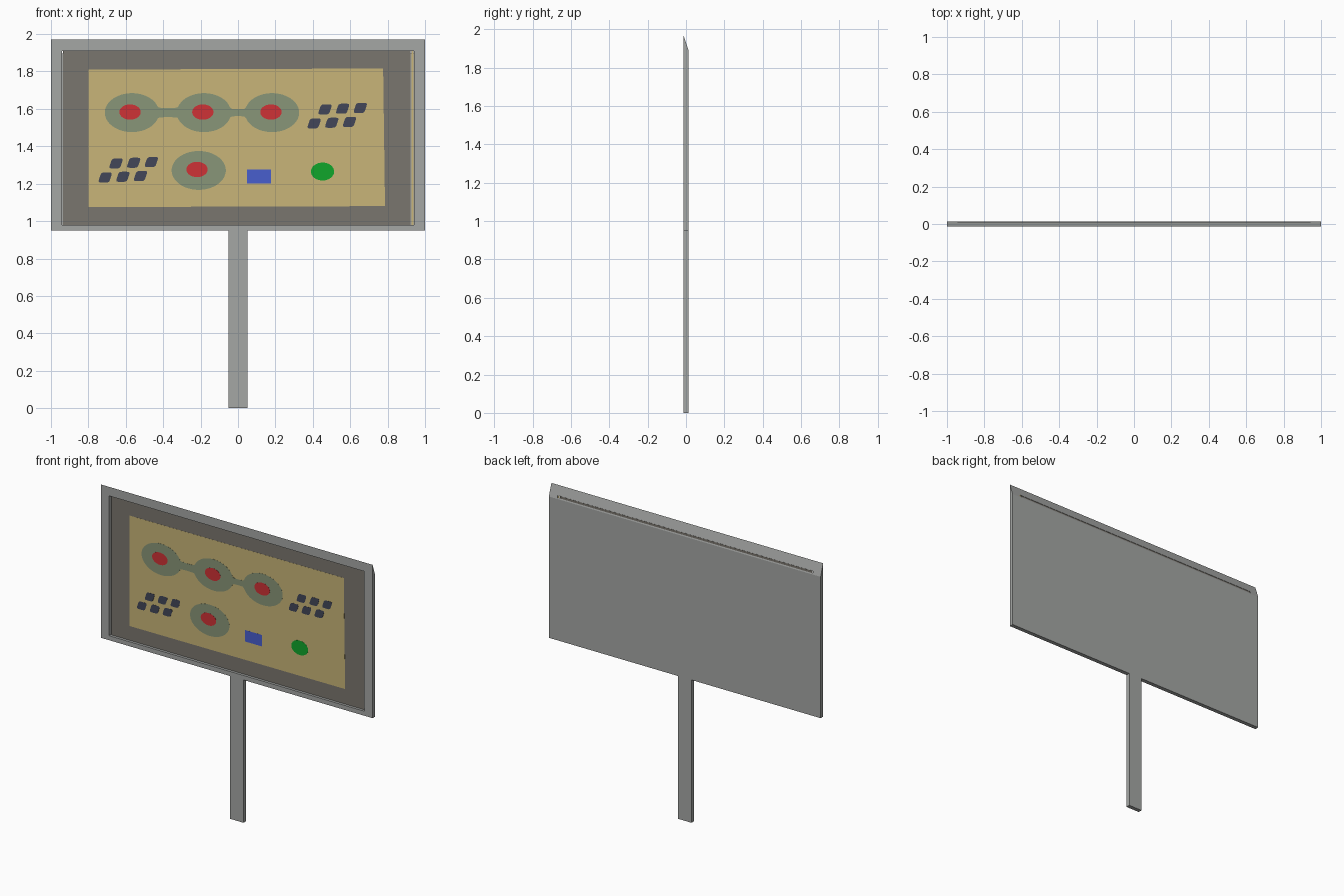
import bpy, bmesh, math

if "Cube" in bpy.data.objects:
    bpy.data.objects.remove(bpy.data.objects["Cube"])

FRONT, BACK = -0.0135, 0.0135


def material(name, rgb):
    lin = [((c / 255 + 0.055) / 1.055) ** 2.4 if c > 10 else c / 3294 for c in rgb]
    m = bpy.data.materials.new(name)
    m.diffuse_color = (*lin, 1)
    m.use_nodes = True
    m.node_tree.nodes["Principled BSDF"].inputs["Base Color"].default_value = m.diffuse_color
    return m


metal = material("grey_metal", (165, 167, 165))
backing = material("dark_taupe", (122, 118, 110))
tan = material("tan_paper", (200, 181, 120))
sage = material("sage_green", (137, 150, 120))
red = material("red", (207, 50, 54))
navy = material("dark_navy", (66, 70, 88))
blue = material("blue", (72, 94, 206))
green = material("bright_green", (16, 166, 43))


def prism(name, points, offset, mat):
    """Extrude a closed outline of 3D points by an offset vector."""
    bm = bmesh.new()
    face = bm.faces.new([bm.verts.new(p) for p in points])
    ext = bmesh.ops.extrude_face_region(bm, geom=[face])
    moved = [g for g in ext["geom"] if isinstance(g, bmesh.types.BMVert)]
    bmesh.ops.translate(bm, verts=moved, vec=offset)
    bmesh.ops.recalc_face_normals(bm, faces=bm.faces)
    mesh = bpy.data.meshes.new(name)
    bm.to_mesh(mesh)
    bm.free()
    mesh.materials.append(mat)
    ob = bpy.data.objects.new(name, mesh)
    bpy.context.collection.objects.link(ob)
    return ob


def plate(name, outline, y0, y1, mat):
    """Flat plate facing front, outline given as (x, z)."""
    return prism(name, [(x, y0, z) for x, z in outline], (0, y1 - y0, 0), mat)


def rect(x0, x1, z0, z1):
    return [(x0, z0), (x1, z0), (x1, z1), (x0, z1)]


def oval(cx, cz, rx, rz, n=40, power=1.0, skew=0.0):
    """Ellipse; power below 1 squares it off, skew leans it to the right."""
    pts = []
    for i in range(n):
        a = 2 * math.pi * (i + 0.5) / n
        c, s = math.cos(a), math.sin(a)
        x = rx * math.copysign(abs(c) ** power, c)
        z = rz * math.copysign(abs(s) ** power, s)
        pts.append((cx + x + skew * z, cz + z))
    return pts


# sign board: wedge-topped slab with a recess that breaks through the slope
profile = [(FRONT, 0.95), (BACK, 0.95), (BACK, 1.89), (FRONT, 1.97)]
board = prism("sign_board", [(-1, y, z) for y, z in profile], (2, 0, 0), metal)
cutter = plate("recess_cutter", rect(-0.94, 0.94, 0.98, 1.91), -0.05, 0.011, metal)
cutter.hide_render = True
mod = board.modifiers.new("recess", "BOOLEAN")
mod.operation = "DIFFERENCE"
mod.solver = "EXACT"
mod.object = cutter
bpy.context.view_layer.objects.active = board
bpy.ops.object.modifier_apply(modifier=mod.name)
bpy.data.objects.remove(cutter)

# post
plate("post", rect(-0.05, 0.05, 0, 0.95), FRONT, BACK, metal)

# backing panel, thin strip beside it, and the map sheet
plate("backing_panel", rect(-0.935, 0.923, 0.98, 1.909), 0.004, 0.006, backing)
plate("edge_strip", rect(0.927, 0.937, 0.98, 1.909), 0.004, 0.006, tan)
plate("map_sheet", [(-0.80, 1.075), (0.786, 1.08), (0.776, 1.816), (-0.80, 1.81)],
      0.0034, 0.004, tan)

# linked islands: three ovals joined by necks, drawn as one outline
RX, RZ, CZ = 0.145, 0.104, 1.58
centres = [-0.567, -0.182, 0.182]
necks = [(-0.567, -0.182, 0.024), (-0.182, 0.182, 0.019)]


def half_height(x):
    h = 0.0
    for c in centres:
        h = max(h, RZ * math.sqrt(max(0, 1 - ((x - c) / RX) ** 2)))
    for a, b, n in necks:
        if a < x < b:
            h = max(h, n + 1.2 * (x - (a + b) / 2) ** 2)
    return h


x0, x1, N = centres[0] - RX, centres[-1] + RX, 160
xs = [(x0 + x1) / 2 - (x1 - x0) / 2 * math.cos(math.pi * i / N) for i in range(N + 1)]
upper = [(x, CZ + half_height(x)) for x in xs]
lower = [(x, CZ - half_height(x)) for x in reversed(xs[1:-1])]
plate("linked_islands", upper + lower, 0.0028, 0.0034, sage)
plate("single_island", oval(-0.21, 1.271, RX, RZ), 0.0028, 0.0034, sage)

# red spots on the islands
for i, (x, z) in enumerate([(-0.577, 1.583), (-0.188, 1.583), (0.176, 1.583), (-0.219, 1.276)]):
    plate(f"red_spot_{i + 1}", oval(x, z, 0.057, 0.041), 0.0022, 0.0028, red)

# two groups of slanted tiles, two rows of three
for side, gx, gz in (("right", 0.465, 1.597), ("left", -0.652, 1.308)):
    for row in range(2):
        for col in range(3):
            x = gx + col * 0.0945 - row * 0.058
            z = gz + col * 0.004 - row * 0.075
            plate(f"{side}_tile_{row + 1}_{col + 1}",
                  oval(x, z, 0.030, 0.027, 24, 0.4, 0.33), 0.0028, 0.0034, navy)

# blue block and green spot
plate("blue_block", rect(0.048, 0.176, 1.20, 1.276), 0.0028, 0.0034, blue)
plate("green_spot", oval(0.452, 1.265, 0.062, 0.048), 0.0028, 0.0034, green)
